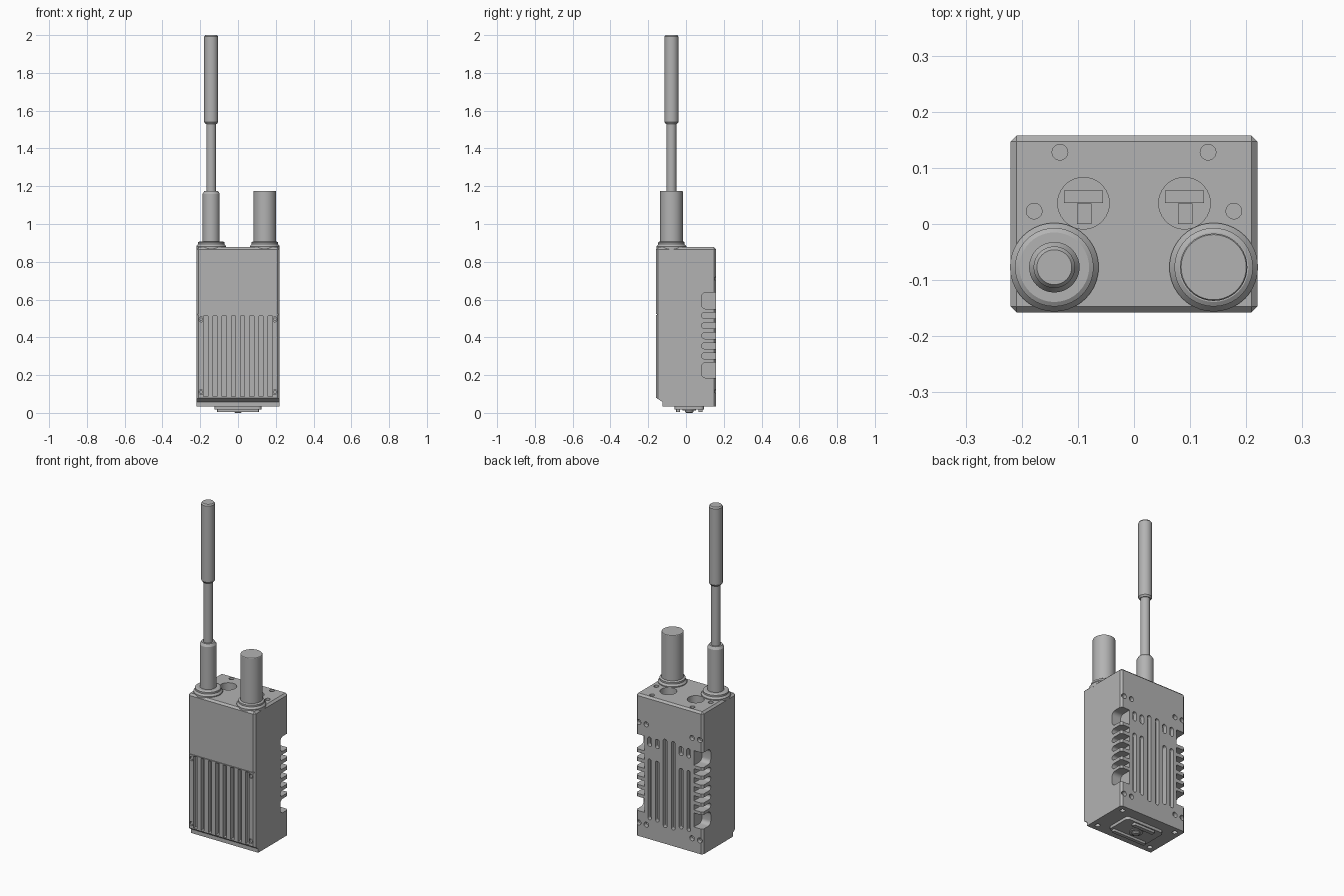
import bpy, bmesh, math
from mathutils import Vector

if "Cube" in bpy.data.objects:
    bpy.data.objects.remove(bpy.data.objects["Cube"])

grey = bpy.data.materials.new("casing grey")
grey.diffuse_color = (0.45, 0.45, 0.45, 1)
grey.use_nodes = True
grey.node_tree.nodes["Principled BSDF"].inputs["Base Color"].default_value = grey.diffuse_color


def prism(bm, pts, axis, a, b):
    """Extrude a 2D outline along x, y or z from a to b."""
    def place(u, v, t):
        return {"x": (t, u, v), "y": (u, t, v), "z": (u, v, t)}[axis]
    lo = [bm.verts.new(place(u, v, a)) for u, v in pts]
    hi = [bm.verts.new(place(u, v, b)) for u, v in pts]
    n = len(pts)
    faces = [bm.faces.new(lo), bm.faces.new(hi)]
    for i in range(n):
        j = (i + 1) % n
        faces.append(bm.faces.new((lo[i], lo[j], hi[j], hi[i])))
    bmesh.ops.recalc_face_normals(bm, faces=faces)


def rect(u0, u1, v0, v1):
    return [(u0, v0), (u1, v0), (u1, v1), (u0, v1)]


def rounded(u0, u1, v0, v1, r, seg=6):
    """Rectangle outline with round corners; a large r gives a capsule or circle."""
    r = min(r, (u1 - u0) / 2 - 1e-4, (v1 - v0) / 2 - 1e-4)
    pts = []
    for k, (cu, cv) in enumerate([(u1 - r, v1 - r), (u0 + r, v1 - r),
                                  (u0 + r, v0 + r), (u1 - r, v0 + r)]):
        for s in range(seg + 1):
            t = (k + s / seg) * math.pi / 2
            pts.append((cu + r * math.cos(t), cv + r * math.sin(t)))
    return pts


def circle(u, v, r, n=24):
    return [(u + r * math.cos(2 * math.pi * i / n), v + r * math.sin(2 * math.pi * i / n))
            for i in range(n)]


def finish(bm, name, smooth=True):
    me = bpy.data.meshes.new(name)
    bm.to_mesh(me)
    bm.free()
    ob = bpy.data.objects.new(name, me)
    bpy.context.collection.objects.link(ob)
    me.materials.append(grey)
    bpy.ops.object.select_all(action="DESELECT")
    ob.select_set(True)
    bpy.context.view_layer.objects.active = ob
    if smooth:
        bpy.ops.object.shade_smooth_by_angle(angle=math.radians(30))
    return ob


def lathe(name, x, y, profile, n=40):
    """Turn an (r, z) profile, closed with flat caps, around a vertical axis."""
    bm = bmesh.new()
    rings = [[bm.verts.new((px, py, z)) for px, py in circle(x, y, r, n)] for r, z in profile]
    bm.faces.new(rings[0])
    bm.faces.new(rings[-1])
    for p, q in zip(rings, rings[1:]):
        for i in range(n):
            j = (i + 1) % n
            bm.faces.new((p[i], p[j], q[j], q[i]))
    bmesh.ops.recalc_face_normals(bm, faces=bm.faces)
    return finish(bm, name)


# Body: side profile with the stepped front foot, chamfered on top and upright edges
bm = bmesh.new()
prism(bm, [(-0.158, 0.08), (-0.125, 0.058), (-0.125, 0.035), (0.158, 0.035),
           (0.158, 0.877), (-0.158, 0.877)], "x", -0.22, 0.22)
edges = []
for e in bm.edges:
    a, b = e.verts[0].co, e.verts[1].co
    upright = abs(a.x - b.x) < 1e-5 and abs(a.y - b.y) < 1e-5 and abs(a.z - b.z) > 0.1
    if upright or (a.z > 0.87 and b.z > 0.87):
        edges.append(e)
bmesh.ops.bevel(bm, geom=edges, offset=0.011, segments=1, affect="EDGES")
body = finish(bm, "body", smooth=False)

# Cutters for all recesses in the body
bm = bmesh.new()
# front cooling grooves and the seam above them
for i in range(8):
    x = (i - 3.5) * 0.0487
    prism(bm, rect(x - 0.011, x + 0.011, 0.086, 0.513), "y", -0.2, -0.132)
prism(bm, rect(-0.3, 0.3, 0.518, 0.523), "y", -0.2, -0.153)
for s in (-1, 1):
    # front screw recesses
    for z in (0.11, 0.495):
        prism(bm, circle(s * 0.195, z, 0.013), "y", -0.2, -0.146)
    # back slots and short ovals
    x = s * 0.027
    prism(bm, rounded(x - 0.012, x + 0.012, 0.13, 0.655, 1), "y", 0.133, 0.2)
    for x in (s * 0.078, s * 0.128):
        prism(bm, rounded(x - 0.012, x + 0.012, 0.15, 0.51, 1), "y", 0.133, 0.2)
        prism(bm, rounded(x - 0.013, x + 0.013, 0.585, 0.64, 1), "y", 0.133, 0.2)
    # back screw holes
    for x in (s * 0.15, s * 0.2):
        for z in (0.115, 0.71):
            prism(bm, circle(x, z, 0.015), "y", 0.135, 0.2)
    # slots across the back corners, with larger pockets at both ends
    inner, outer = s * 0.162, s * 0.25
    for i in range(5):
        z = 0.302 + i * 0.0532
        prism(bm, rounded(0.082, 0.25, z - 0.016, z + 0.016, 1), "x", inner, outer)
    for z0, z1 in ((0.185, 0.268), (0.55, 0.638)):
        prism(bm, rounded(0.082, 0.25, z0, z1, 0.025), "x", inner, outer)
    # top sockets and top and bottom screw holes
    prism(bm, circle(s * 0.09, 0.037, 0.046, 36), "z", 0.81, 0.95)
    for x, y in ((0.132, 0.128), (0.178, 0.023)):
        prism(bm, circle(s * x, y, 0.014), "z", 0.845, 0.95)
    for y in (-0.085, 0.12):
        prism(bm, circle(s * 0.18, y, 0.014), "z", 0.0, 0.06)
cutter = finish(bm, "recess_cutter", smooth=False)
cutter.hide_render = True

bpy.ops.object.select_all(action="DESELECT")
body.select_set(True)
bpy.context.view_layer.objects.active = body
mod = body.modifiers.new("recesses", "BOOLEAN")
mod.object = cutter
mod.operation = "DIFFERENCE"
mod.solver = "EXACT"
bpy.ops.object.modifier_apply(modifier=mod.name)
bpy.data.objects.remove(cutter, do_unlink=True)
bpy.ops.object.shade_smooth_by_angle(angle=math.radians(30))

# Screw heads in the front recesses
bm = bmesh.new()
for x in (-0.195, 0.195):
    for z in (0.11, 0.495):
        prism(bm, circle(x, z, 0.009), "y", -0.155, -0.14)
finish(bm, "front_screws")

# Stepped keys inside the top sockets
bm = bmesh.new()
for s in (-1, 1):
    prism(bm, rect(s * 0.09 - 0.035, s * 0.09 + 0.035, 0.037, 0.06), "z", 0.80, 0.83)
    prism(bm, rect(s * 0.09 - 0.012, s * 0.09 + 0.014, 0.0, 0.0365), "z", 0.80, 0.83)
finish(bm, "socket_keys", smooth=False)

# Collars under both top fittings
for side, x in (("left", -0.142), ("right", 0.142)):
    lathe(side + "_collar", x, -0.077,
          [(0.079, 0.86), (0.079, 0.882), (0.070, 0.893), (0.070, 0.903), (0.062, 0.908)])

# Telescopic antenna: sleeve, rod and thick tip
lathe("antenna_sleeve", -0.142, -0.077,
      [(0.045, 0.89), (0.045, 1.16), (0.036, 1.175)])
lathe("antenna_rod", -0.142, -0.077, [(0.026, 1.16), (0.026, 1.55)])
lathe("antenna_tip", -0.142, -0.077,
      [(0.030, 1.53), (0.037, 1.54), (0.037, 1.992), (0.031, 2.0)])

# Stub antenna
lathe("stub_antenna", 0.142, -0.077, [(0.06, 0.89), (0.06, 1.173), (0.058, 1.176)])

# Bottom connector: plate, rails and round contact
bm = bmesh.new()
prism(bm, rounded(-0.125, 0.125, -0.06, 0.095, 0.02), "z", 0.018, 0.04)
prism(bm, rounded(-0.11, 0.11, -0.052, -0.032, 0.006), "z", 0.004, 0.02)
prism(bm, rounded(-0.07, 0.07, 0.065, 0.088, 0.006), "z", 0.004, 0.02)
finish(bm, "bottom_plate")
lathe("bottom_contact", 0, 0.017,
      [(0.016, 0.0), (0.022, 0.006), (0.022, 0.012), (0.036, 0.012), (0.036, 0.025)])
